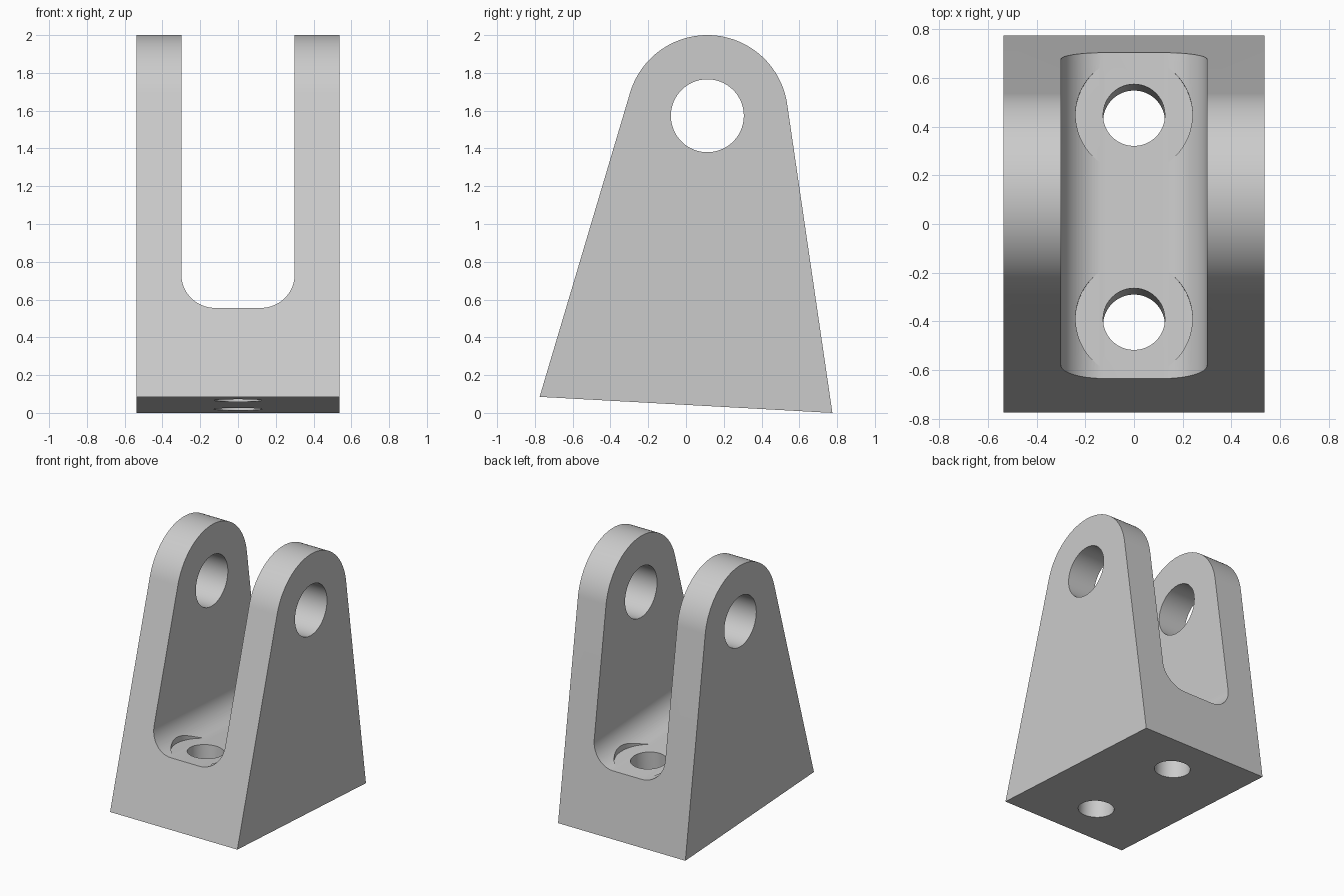
import bpy, bmesh, math
from mathutils import Matrix, Vector

cube = bpy.data.objects.get("Cube")
if cube:
    bpy.data.objects.remove(cube, do_unlink=True)

HALF_WIDTH = 0.537
EYE, EYE_R, PIN_R = Vector((0.113, 1.573)), 0.427, 0.193
FRONT_FOOT, BACK_FOOT = Vector((-0.775, 0.085)), Vector((0.775, 0.0))
TILT = math.atan2(0.085, 1.55)
LEAN = Matrix.Rotation(-TILT, 4, 'X')      # the base plane leans back
FLOOR, SLOT_HALF, FILLET = 0.52, 0.3, 0.18


def add_object(name, bm, matrix=Matrix()):
    bmesh.ops.recalc_face_normals(bm, faces=bm.faces)
    mesh = bpy.data.meshes.new(name)
    bm.to_mesh(mesh)
    bm.free()
    mesh.transform(matrix)
    obj = bpy.data.objects.new(name, mesh)
    bpy.context.collection.objects.link(obj)
    return obj


def prism(name, points, offset, matrix=Matrix()):
    """Extrude a closed outline of 3D points along offset."""
    bm = bmesh.new()
    face = bm.faces.new([bm.verts.new(p) for p in points])
    new = bmesh.ops.extrude_face_region(bm, geom=[face])["geom"]
    bmesh.ops.translate(bm, vec=offset, verts=[v for v in new if isinstance(v, bmesh.types.BMVert)])
    return add_object(name, bm, matrix)


def cylinder(name, radius, depth, matrix):
    bm = bmesh.new()
    bmesh.ops.create_cone(bm, cap_ends=True, segments=96, radius1=radius, radius2=radius, depth=depth)
    return add_object(name, bm, matrix)


def arc(centre, radius, start, end, steps):
    angles = [start + (end - start) * i / steps for i in range(steps + 1)]
    return [centre + radius * Vector((math.cos(a), math.sin(a))) for a in angles]


def tangent_angle(foot, side):
    """Angle on the eye where the straight edge from a foot touches it."""
    d = foot - EYE
    return math.atan2(d.y, d.x) + side * math.acos(EYE_R / d.length)


# Bracket body: tapered side profile with a round top
start = tangent_angle(BACK_FOOT, 1)
end = tangent_angle(FRONT_FOOT, -1) % math.tau
outline = [FRONT_FOOT, BACK_FOOT] + arc(EYE, EYE_R, start, end, 64)
bracket = prism("clevis_bracket", [(-HALF_WIDTH, p.x, p.y) for p in outline], (2 * HALF_WIDTH, 0, 0))

# Slot between the arms, with rounded lower corners
cx, cz = SLOT_HALF - FILLET, FLOOR + FILLET
slot = arc(Vector((-cx, cz)), FILLET, math.pi, 1.5 * math.pi, 20)
slot += arc(Vector((cx, cz)), FILLET, 1.5 * math.pi, math.tau, 20)
slot += [Vector((SLOT_HALF, 2.4)), Vector((-SLOT_HALF, 2.4))]
cutters = [prism("slot_cutter", [(p.x, -1.5, p.y) for p in slot], (0, 3, 0), LEAN)]

# Pin hole through both arms
cutters.append(cylinder("pin_cutter", PIN_R, 3,
                        Matrix.Translation((0, EYE.x, EYE.y)) @ Matrix.Rotation(math.pi / 2, 4, 'Y')))

# Bolt holes in the base, with seats cut into the slot fillets
for y in (-0.42, 0.42):
    cutters.append(cylinder("seat_cutter", 0.24, 0.3, LEAN @ Matrix.Translation((0, y, FLOOR + 0.151))))
    cutters.append(cylinder("bolt_cutter", 0.127, 1.6, LEAN @ Matrix.Translation((0, y, 0.2))))

bpy.ops.object.select_all(action='DESELECT')
bracket.select_set(True)
bpy.context.view_layer.objects.active = bracket
for cutter in cutters:
    cutter.hide_render = True
    mod = bracket.modifiers.new("cut", 'BOOLEAN')
    mod.operation, mod.solver, mod.object = 'DIFFERENCE', 'EXACT', cutter
    bpy.ops.object.modifier_apply(modifier=mod.name)
    bpy.data.objects.remove(cutter, do_unlink=True)

# Plain grey finish
grey = bpy.data.materials.new("light_grey")
grey.use_nodes = True
colour = (0.6, 0.6, 0.6, 1)
grey.diffuse_color = colour
grey.node_tree.nodes["Principled BSDF"].inputs["Base Color"].default_value = colour
bracket.data.materials.clear()
bracket.data.materials.append(grey)
bpy.ops.object.shade_smooth_by_angle(angle=math.radians(20))
